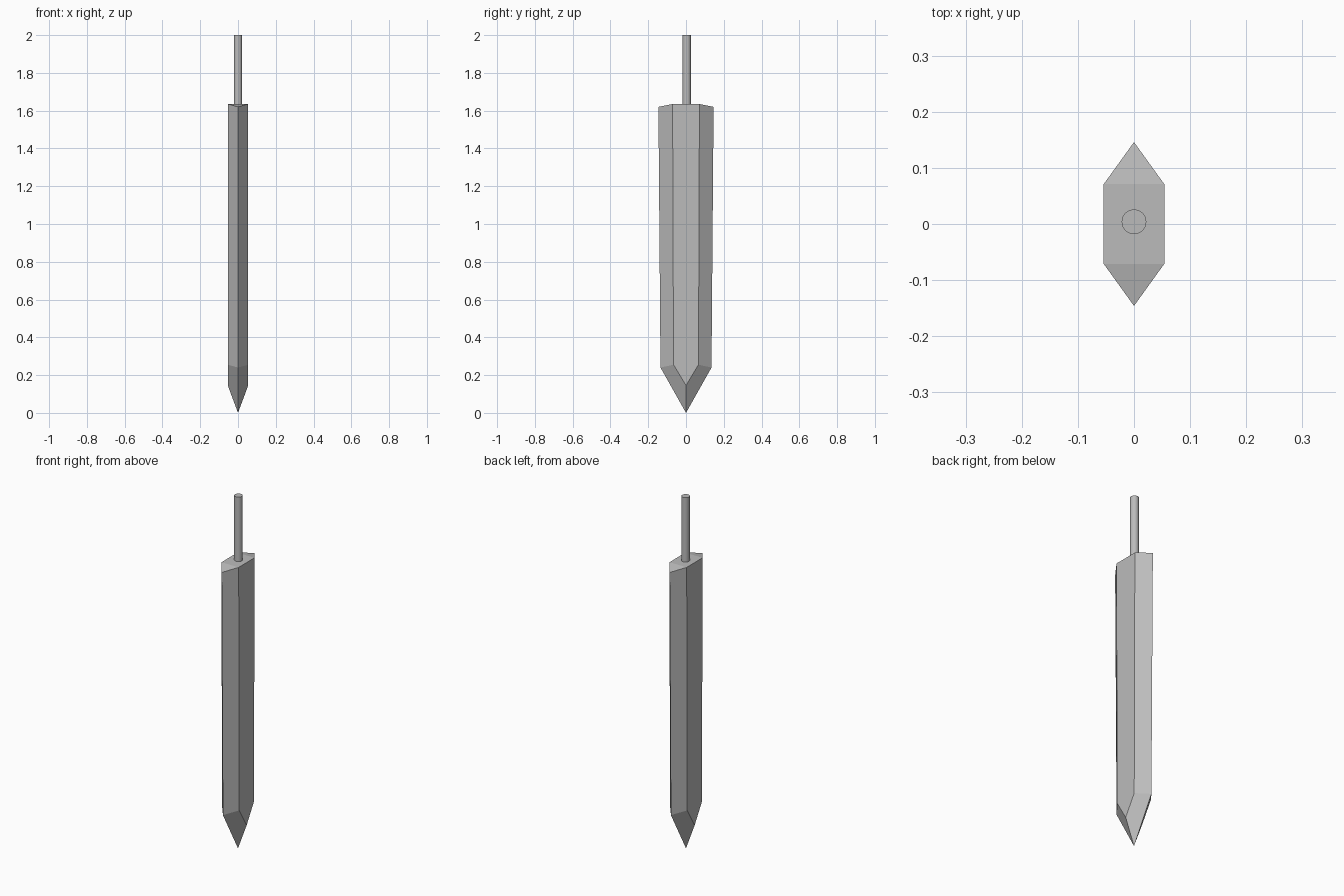
import bpy, bmesh

cube = bpy.data.objects.get("Cube")
if cube:
    bpy.data.objects.remove(cube, do_unlink=True)

steel = bpy.data.materials.new("grey_steel")
steel.use_nodes = True
color = (0.5, 0.5, 0.5, 1)
steel.diffuse_color = color
steel.node_tree.nodes["Principled BSDF"].inputs["Base Color"].default_value = color

THICK = 0.054  # half thickness of the blade


def section(bm, edge_y, edge_z, flat_y, flat_z):
    """Six-sided blade section, as a loop of vertices."""
    points = [(0, -edge_y, edge_z), (THICK, -flat_y, flat_z), (THICK, flat_y, flat_z),
              (0, edge_y, edge_z), (-THICK, flat_y, flat_z), (-THICK, -flat_y, flat_z)]
    return [bm.verts.new(p) for p in points]


# Blade: hexagonal bar, slightly tapered, with a faceted point
bm = bmesh.new()
top = section(bm, 0.146, 1.62, 0.071, 1.635)
low = section(bm, 0.135, 0.24, 0.066, 0.255)
tip = bm.verts.new((0, 0, 0))
ridges = {1: bm.verts.new((THICK, 0, 0.145)), 4: bm.verts.new((-THICK, 0, 0.145))}

for i in range(6):
    j = (i + 1) % 6
    if i in ridges:  # broad flats run down to a chevron
        ridge = ridges[i]
        bm.faces.new((top[i], low[i], ridge, low[j], top[j]))
    else:  # bevels, and the point facets below them
        bm.faces.new((top[i], low[i], low[j], top[j]))
        ridge = ridges[1 if i in (0, 2) else 4]
        bm.faces.new((low[i], low[j], ridge, tip) if i in (0, 3)
                     else (low[j], low[i], ridge, tip))

# Shoulder: flat centre with two sloping ends
bm.faces.new((top[1], top[2], top[4], top[5]))
bm.faces.new((top[0], top[1], top[5]))
bm.faces.new((top[2], top[3], top[4]))
bmesh.ops.recalc_face_normals(bm, faces=bm.faces)
mesh = bpy.data.meshes.new("blade")
bm.to_mesh(mesh)
bm.free()
mesh.materials.append(steel)
bpy.context.collection.objects.link(bpy.data.objects.new("blade", mesh))

# Tang: round rod rising from the shoulder
bpy.ops.mesh.primitive_cylinder_add(vertices=32, radius=0.022, depth=0.38,
                                    location=(0, 0.004, 1.81))
tang = bpy.context.object
tang.name = "tang"
tang.data.materials.append(steel)
bpy.ops.object.shade_smooth_by_angle()
